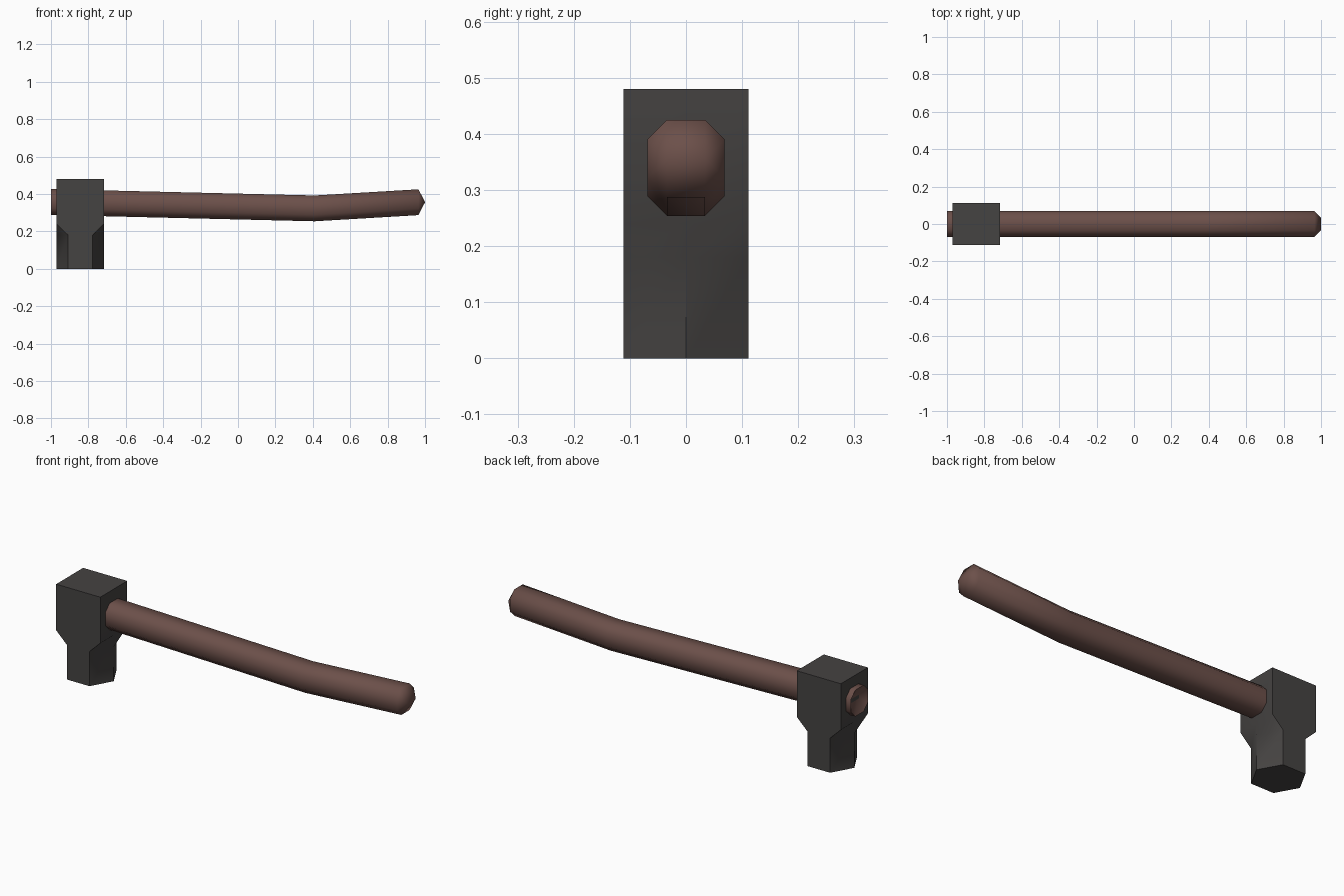
import bpy, bmesh, math

if "Cube" in bpy.data.objects:
    bpy.data.objects.remove(bpy.data.objects["Cube"], do_unlink=True)


def material(name, rgb):
    m = bpy.data.materials.new(name)
    m.use_nodes = True
    color = (*rgb, 1)
    m.diffuse_color = color
    bsdf = m.node_tree.nodes["Principled BSDF"]
    bsdf.inputs["Base Color"].default_value = color
    return m


def bridge(bm, a, b):
    n = len(a)
    for i in range(n):
        j = (i + 1) % n
        bm.faces.new((a[i], a[j], b[j], b[i]))


def finish(bm, name, mat, angle):
    bmesh.ops.recalc_face_normals(bm, faces=bm.faces)
    mesh = bpy.data.meshes.new(name)
    bm.to_mesh(mesh)
    bm.free()
    mesh.materials.append(mat)
    obj = bpy.data.objects.new(name, mesh)
    bpy.context.collection.objects.link(obj)
    bpy.ops.object.select_all(action="DESELECT")
    obj.select_set(True)
    bpy.context.view_layer.objects.active = obj
    bpy.ops.object.shade_smooth_by_angle(angle=math.radians(angle))


wood = material("brown wood", (0.15, 0.08, 0.068))
iron = material("dark iron", (0.06, 0.056, 0.054))

# Hammer head: square block stepping down to a hexagonal striking face
bm = bmesh.new()
center, half_x, half_y = -0.843, 0.127, 0.111
rings = []
for z, flat in ((0, 0.065), (0.18, 0.065), (0.24, half_x), (0.48, half_x)):
    outline = [(-half_x, 0), (-flat, -half_y), (flat, -half_y),
               (half_x, 0), (flat, half_y), (-flat, half_y)]
    rings.append([bm.verts.new((center + x, y, z)) for x, y in outline])
for low, high in zip(rings, rings[1:]):
    bridge(bm, low, high)
bm.faces.new(rings[0])
bm.faces.new(rings[-1])
finish(bm, "hammer_head", iron, 50)

# Handle: octagonal bar with one bend
bm = bmesh.new()
wide, narrow = 0.069, 0.034
octagon = [(narrow, wide), (wide, narrow), (wide, -narrow), (narrow, -wide),
           (-narrow, -wide), (-wide, -narrow), (-wide, narrow), (-narrow, wide)]
path = [(-1, 0.357), (0.41, 0.323), (0.965, 0.356)]
rings = [[bm.verts.new((x, y, z + dz)) for y, dz in octagon] for x, z in path]
for a, b in zip(rings, rings[1:]):
    bridge(bm, a, b)

# Ridged ends: hollow at the head, raised at the grip
for ring, (x, z) in ((rings[0], path[0]), (rings[-1], path[-1])):
    right, left = [bm.verts.new((x + 0.035, y, z)) for y in (narrow, -narrow)]
    for i in range(3):
        bm.faces.new((ring[i], ring[i + 1], right))
        bm.faces.new((ring[i + 4], ring[i + 5], left))
    bm.faces.new((ring[3], ring[4], left, right))
    bm.faces.new((ring[7], ring[0], right, left))
finish(bm, "handle", wood, 58)
